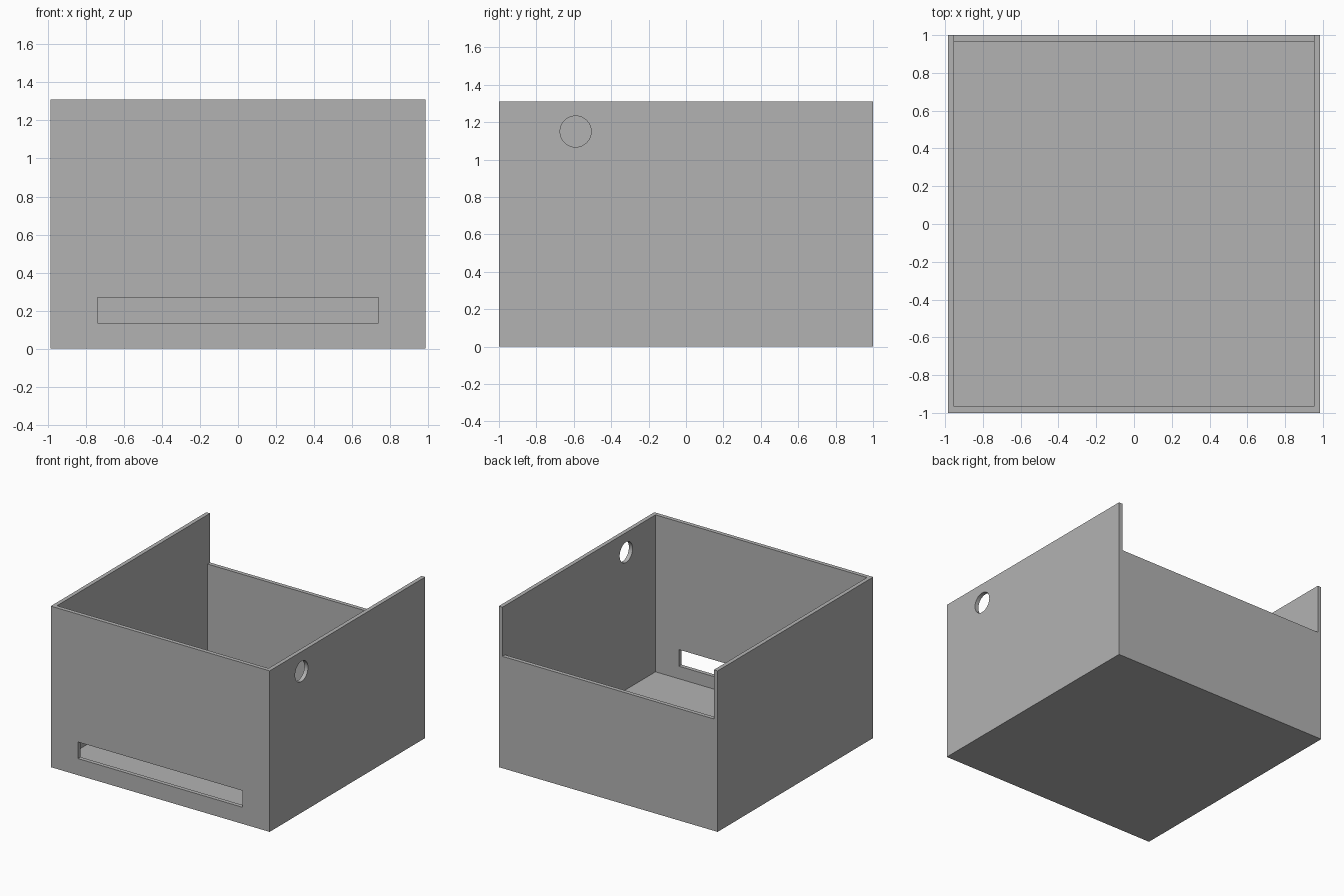
import bpy

cube = bpy.data.objects.get("Cube")
if cube:
    bpy.data.objects.remove(cube, do_unlink=True)

# Overall dimensions
WIDTH, DEPTH, HEIGHT = 1.97, 2.0, 1.31
WALL = 0.033
BACK_HEIGHT = 0.91

grey = bpy.data.materials.new("plain_grey")
grey.use_nodes = True
grey.diffuse_color = (0.45, 0.45, 0.45, 1)
grey.node_tree.nodes["Principled BSDF"].inputs["Base Color"].default_value = grey.diffuse_color


def box(name, low, high):
    """Axis-aligned box between two corners."""
    centre = [(a + b) / 2 for a, b in zip(low, high)]
    bpy.ops.mesh.primitive_cube_add(size=1, location=centre)
    obj = bpy.context.object
    obj.name = name
    obj.scale = [b - a for a, b in zip(low, high)]
    bpy.ops.object.transform_apply(location=True, rotation=False, scale=True)
    obj.data.materials.append(grey)
    return obj


def cut(target, cutter):
    """Subtract the cutter from the target, then discard it."""
    cutter.hide_render = True
    mod = target.modifiers.new(cutter.name, "BOOLEAN")
    mod.operation = "DIFFERENCE"
    mod.solver = "EXACT"
    mod.object = cutter
    bpy.context.view_layer.objects.active = target
    bpy.ops.object.modifier_apply(modifier=mod.name)
    bpy.data.objects.remove(cutter, do_unlink=True)


hx, hy = WIDTH / 2, DEPTH / 2
ix, iy = hx - WALL, hy - WALL

# Open-topped case
case = box("open_case", (-hx, -hy, 0), (hx, hy, HEIGHT))
cut(case, box("cavity", (-ix, -iy, WALL), (ix, iy, HEIGHT + 1)))

# Lowered back wall between the side walls
cut(case, box("back_notch", (-ix, iy - 0.1, BACK_HEIGHT), (ix, hy + 1, HEIGHT + 1)))

# Long slot low in the front wall
cut(case, box("front_slot", (-0.74, -hy - 0.1, 0.135), (0.74, -iy + 0.1, 0.27)))

# Round hole in the left wall
bpy.ops.mesh.primitive_cylinder_add(
    vertices=64, radius=0.083, depth=0.3,
    location=(hx, -0.59, 1.15), rotation=(0, 1.5708, 0))
hole = bpy.context.object
hole.name = "side_hole"
hole.data.materials.append(grey)
cut(case, hole)

# Smooth the hole rim while keeping every corner sharp
bpy.ops.object.select_all(action="DESELECT")
case.select_set(True)
bpy.context.view_layer.objects.active = case
bpy.ops.object.shade_smooth_by_angle()
